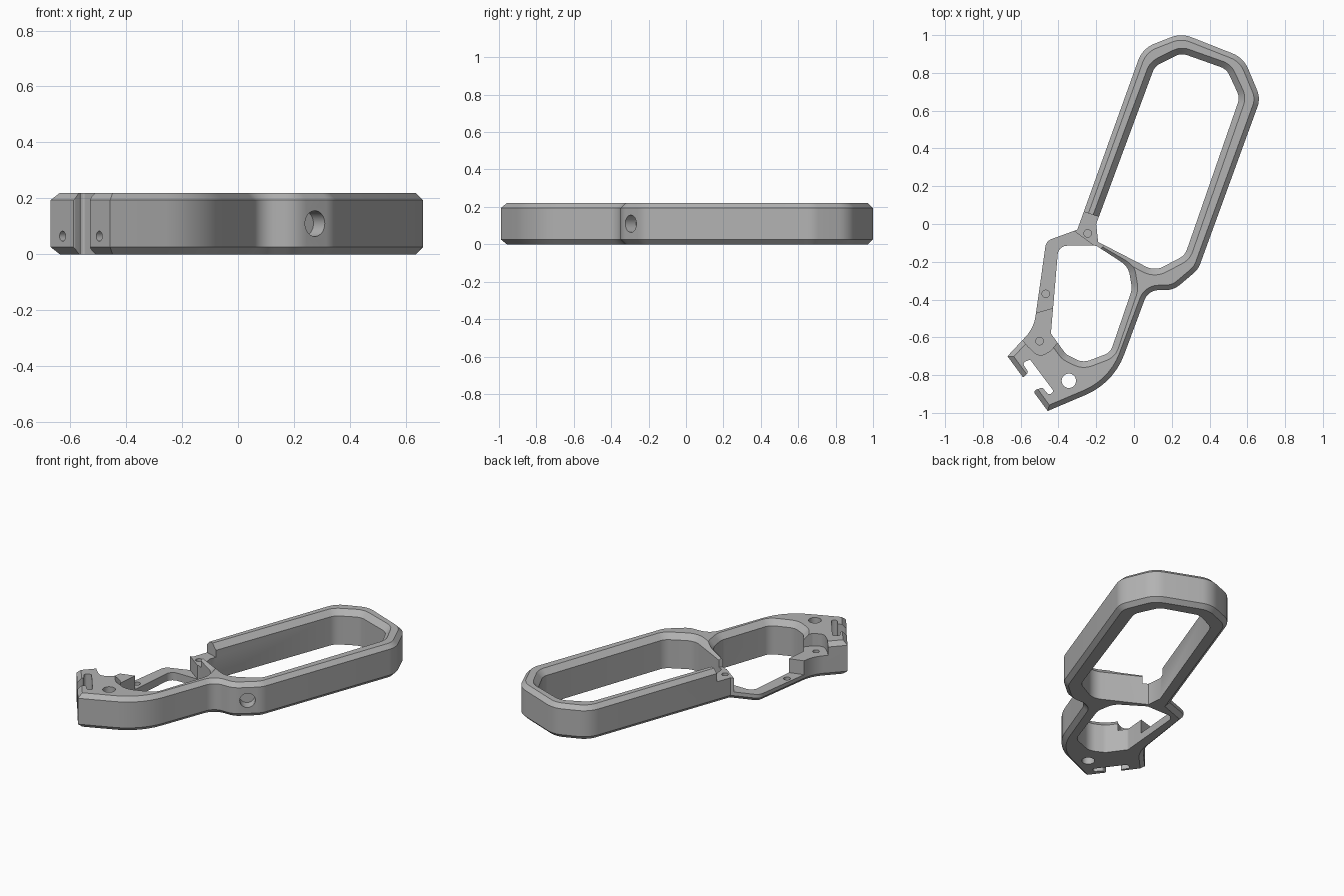
import bpy, bmesh
from math import tan, pi
from mathutils import Vector

cube = bpy.data.objects.get("Cube")
if cube:
    bpy.data.objects.remove(cube, do_unlink=True)

H = 0.22          # full height
CH = 0.026        # outer chamfer
PLATE = 0.14      # height of the recessed hinge seats
ARM = 0.05        # thickness of the thin arm

grey = bpy.data.materials.new("grey")
grey.use_nodes = True
colour = (0.45, 0.45, 0.45, 1)
grey.diffuse_color = colour
grey.node_tree.nodes["Principled BSDF"].inputs["Base Color"].default_value = colour


def rounded(corners, steps=7):
    """Outline from (x, y, radius) corners, counter-clockwise."""
    out = []
    for i, (x, y, r) in enumerate(corners):
        p = Vector((x, y))
        if not r:
            out.append(p)
            continue
        a = Vector(corners[i - 1][:2]) - p
        b = Vector(corners[(i + 1) % len(corners)][:2]) - p
        t = r / tan(a.angle(b) / 2)
        t = min(t, a.length * 0.49, b.length * 0.49)
        s, e = p + a.normalized() * t, p + b.normalized() * t
        r = t * tan(a.angle(b) / 2)
        c = p + (a.normalized() + b.normalized()).normalized() * (r * r + t * t) ** 0.5
        for k in range(steps + 1):
            d = (s - c).normalized().slerp((e - c).normalized(), k / steps)
            out.append(c + d * r)
    return out


def offset(pts, d):
    """Move an outline outward by d with mitred corners."""
    out = []
    for i, p in enumerate(pts):
        u = (p - pts[i - 1]).normalized()
        v = (pts[(i + 1) % len(pts)] - p).normalized()
        n, m = Vector((u.y, -u.x)), Vector((v.y, -v.x))
        out.append(p + (n + m) * d / (1 + n.dot(m)))
    return out


def loft(name, pts, layers):
    """Solid through (height, outward offset) layers of one outline."""
    bm = bmesh.new()
    rings = [[bm.verts.new((p.x, p.y, z)) for p in offset(pts, d)] for z, d in layers]
    n = len(pts)
    for lo, hi in zip(rings, rings[1:]):
        for i in range(n):
            j = (i + 1) % n
            bm.faces.new((lo[i], lo[j], hi[j], hi[i]))
    bm.faces.new(rings[0][::-1])
    bm.faces.new(rings[-1])
    bmesh.ops.recalc_face_normals(bm, faces=bm.faces)
    mesh = bpy.data.meshes.new(name)
    bm.to_mesh(mesh)
    bm.free()
    mesh.materials.append(grey)
    ob = bpy.data.objects.new(name, mesh)
    bpy.context.collection.objects.link(ob)
    return ob


def drill(centre, axis, radius, depth):
    """Round cutter centred on a surface point, sunk by depth."""
    bpy.ops.mesh.primitive_cylinder_add(
        vertices=32, radius=radius, depth=2 * depth, location=centre,
        rotation=Vector(axis).to_track_quat("Z", "Y").to_euler())
    ob = bpy.context.object
    ob.data.materials.append(grey)
    return ob


def prism(corners, z0, z1=0.4):
    return loft("cutter", rounded(corners), [(z0, 0), (z1, 0)])


# Chamfered body, following the full silhouette
body_outline = rounded([
    (-0.457, -0.99, 0), (-0.108, -0.842, 0.37), (0.075, -0.35, 0.08),
    (0.21, -0.35, 0.12), (0.34, -0.24, 0.12), (0.67, 0.665, 0.12),
    (0.58, 0.88, 0.15), (0.25, 1.01, 0.15), (0.045, 0.93, 0.15),
    (-0.30, -0.03, 0), (-0.465, -0.09, 0.05), (-0.53, -0.55, 0.2),
    (-0.67, -0.70, 0)])
frame = loft("frame", body_outline,
             [(0, -CH), (CH, 0), (H - CH, 0), (H, -CH)])

# Two finger openings, flared at the top edge
grip = rounded([
    (0.11, 0.835, 0.08), (0.25, 0.905, 0.08), (0.49, 0.82, 0.08),
    (0.56, 0.67, 0.08), (0.27, -0.165, 0.08), (0.11, -0.25, 0.1),
    (-0.19, -0.095, 0.0), (-0.20, 0.0, 0.0)][::-1])
trigger = rounded([
    (-0.40, -0.115, 0.05), (-0.20, -0.115, 0.03), (-0.03, -0.225, 0.1),
    (-0.01, -0.345, 0.1), (-0.125, -0.68, 0.07), (-0.27, -0.735, 0.09),
    (-0.36, -0.69, 0.06), (-0.44, -0.58, 0.02)][::-1])
flare = [(-0.1, 0), (H - 0.035, 0), (H + 0.002, 0.034), (0.4, 0.034)]
cutters = [loft("grip_opening", grip, flare),
           loft("trigger_opening", trigger, flare)]

# Space above the thin arm, then the two hinge seats
cutters += [
    prism([(-0.60, -0.02, 0), (-0.60, -0.495, 0), (-0.43, -0.445, 0),
           (-0.39, -0.43, 0), (-0.23, -0.20, 0), (-0.19, -0.131, 0),
           (-0.32, -0.035, 0)], ARM),
    prism([(-0.30, 0.075, 0), (-0.36, -0.04, 0), (-0.19, -0.145, 0),
           (-0.13, -0.08, 0), (-0.175, -0.05, 0), (-0.16, 0.03, 0)], PLATE),
    prism([(-0.62, -0.40, 0), (-0.59, -0.615, 0), (-0.56, -0.65, 0),
           (-0.50, -0.705, 0.08), (-0.44, -0.67, 0.03), (-0.39, -0.61, 0),
           (-0.36, -0.40, 0)], PLATE)]

# T-shaped slot between the jaws
cutters.append(prism([
    (-0.66, -0.87, 0), (-0.615, -0.812, 0), (-0.585, -0.812, 0.015),
    (-0.558, -0.785, 0.015), (-0.592, -0.735, 0.015), (-0.55, -0.718, 0.01),
    (-0.425, -0.885, 0.01), (-0.45, -0.908, 0.015), (-0.485, -0.865, 0.015),
    (-0.525, -0.88, 0.015), (-0.532, -0.905, 0), (-0.58, -0.95, 0)][::-1], -0.1))

# Screw holes, jaw holes, cord hole and side socket
up, jaw = (0, 0, 1), (-0.81, -0.59, 0)
cutters += [
    drill((-0.245, -0.05, PLATE), up, 0.02, 0.08),
    drill((-0.50, -0.62, PLATE), up, 0.02, 0.08),
    drill((-0.467, -0.37, ARM), up, 0.02, 0.035),
    drill((-0.345, -0.83, H / 2), up, 0.038, 0.3),
    drill((-0.636, -0.765, 0.065), jaw, 0.018, 0.08),
    drill((-0.50, -0.94, 0.065), jaw, 0.018, 0.08),
    drill((0.275, -0.295, 0.11), (0.6, -0.8, 0), 0.046, 0.07)]

for cutter in cutters:
    mod = frame.modifiers.new("cut", "BOOLEAN")
    mod.operation = "DIFFERENCE"
    mod.solver = "EXACT"
    mod.object = cutter
    bpy.context.view_layer.objects.active = frame
    bpy.ops.object.modifier_apply(modifier=mod.name)
    bpy.data.objects.remove(cutter, do_unlink=True)

bpy.ops.object.select_all(action="DESELECT")
frame.select_set(True)
bpy.context.view_layer.objects.active = frame
bpy.ops.object.shade_smooth_by_angle(angle=pi / 6)
